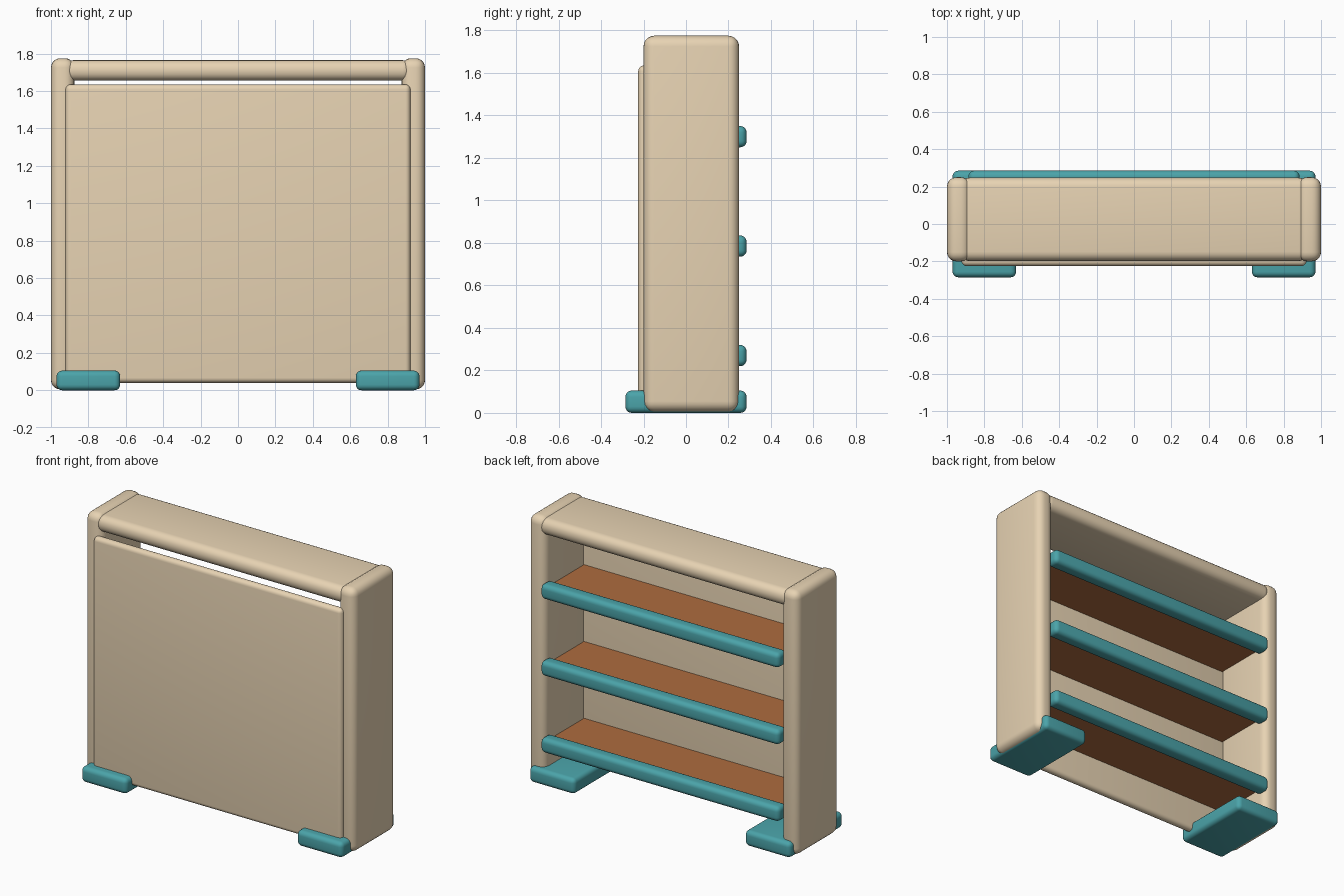
import bpy

if "Cube" in bpy.data.objects:
    bpy.data.objects.remove(bpy.data.objects["Cube"])


def material(name, rgb):
    m = bpy.data.materials.new(name)
    m.diffuse_color = (*rgb, 1)
    m.use_nodes = True
    m.node_tree.nodes["Principled BSDF"].inputs["Base Color"].default_value = m.diffuse_color
    return m


TAN = material("pale_wood", (0.80, 0.65, 0.45))
TEAL = material("teal_trim", (0.07, 0.37, 0.40))
BROWN = material("brown_shelf", (0.42, 0.15, 0.05))


def box(name, lo, hi, mat, radius=0.0):
    """Box between two corners, with optional rounded edges."""
    bpy.ops.mesh.primitive_cube_add(size=1, location=[(a + b) / 2 for a, b in zip(lo, hi)])
    ob = bpy.context.object
    ob.name = name
    ob.scale = [b - a for a, b in zip(lo, hi)]
    bpy.ops.object.transform_apply(location=False, rotation=False, scale=True)
    ob.data.materials.append(mat)
    if radius:
        bev = ob.modifiers.new("rounding", 'BEVEL')
        bev.width = radius
        bev.segments = 5
        bpy.ops.object.modifier_apply(modifier=bev.name)
        bpy.ops.object.shade_smooth_by_angle()
    return ob


# Side panels and feet, one pair per side
for side, s in (("left", -1), ("right", 1)):
    x0, x1 = sorted((s * 0.875, s * 1.0))
    box(side + "_side_panel", (x0, -0.2, 0.005), (x1, 0.25, 1.775), TAN, 0.05)
    x0, x1 = sorted((s * 0.63, s * 0.97))
    box(side + "_foot", (x0, -0.285, 0), (x1, 0.285, 0.105), TEAL, 0.03)

# Top board and large closing panel
box("top_board", (-0.93, -0.198, 1.655), (0.93, 0.248, 1.765), TAN, 0.05)
box("closing_panel", (-0.922, -0.225, 0.04), (0.922, -0.17, 1.635), TAN, 0.027)

# Shelves with rounded teal edge strips
for i in range(3):
    z = 0.27 + i * 0.515
    box(f"shelf_{i + 1}", (-0.885, -0.18, z - 0.01), (0.885, 0.23, z + 0.01), BROWN)
    box(f"shelf_edge_{i + 1}", (-0.885, 0.19, z - 0.05), (0.885, 0.285, z + 0.05), TEAL, 0.03)
